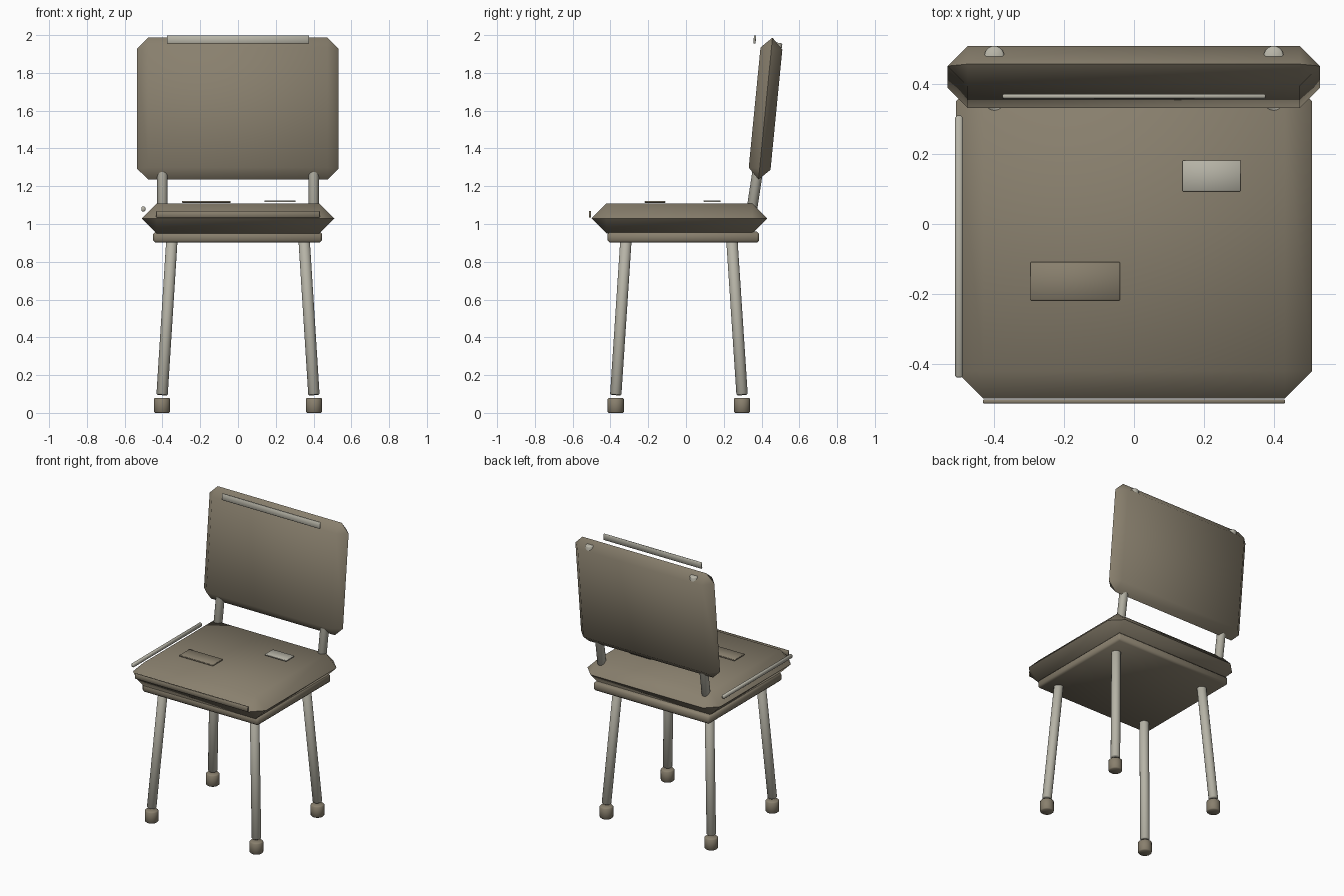
import bpy, bmesh, math
from mathutils import Vector

if "Cube" in bpy.data.objects:
    bpy.data.objects.remove(bpy.data.objects["Cube"])


def material(name, color):
    m = bpy.data.materials.new(name)
    m.use_nodes = True
    m.diffuse_color = (*color, 1)
    m.node_tree.nodes["Principled BSDF"].inputs["Base Color"].default_value = (*color, 1)
    return m


UPHOLSTERY = material("taupe", (0.25, 0.215, 0.155))
METAL = material("pale metal", (0.47, 0.455, 0.385))


def finish(name, bm, mat, bevel, location):
    """Chamfer the sharp edges, merge what meets, and smooth the shallow angles."""
    sharp = [e for e in bm.edges if e.calc_face_angle(0) > math.radians(50)]
    bmesh.ops.bevel(bm, geom=sharp, offset=bevel, segments=1, affect='EDGES')
    bmesh.ops.remove_doubles(bm, verts=bm.verts, dist=0.0005)
    bmesh.ops.dissolve_degenerate(bm, edges=bm.edges, dist=0.0005)
    bmesh.ops.recalc_face_normals(bm, faces=bm.faces)
    mesh = bpy.data.meshes.new(name)
    bm.to_mesh(mesh)
    bm.free()
    mesh.materials.append(mat)
    ob = bpy.data.objects.new(name, mesh)
    ob.location = location
    bpy.context.collection.objects.link(ob)
    bpy.ops.object.select_all(action='DESELECT')
    bpy.context.view_layer.objects.active = ob
    ob.select_set(True)
    bpy.ops.object.shade_smooth_by_angle(angle=math.radians(50))
    return ob


def box(name, center, size, mat, bevel, tilt=0):
    bm = bmesh.new()
    bmesh.ops.create_cube(bm, size=1)
    bmesh.ops.scale(bm, vec=size, verts=bm.verts)
    ob = finish(name, bm, mat, bevel, center)
    ob.rotation_euler.x = -math.radians(tilt)
    return ob


def rod(name, start, end, radius, mat, bevel):
    a, b = Vector(start), Vector(end)
    bm = bmesh.new()
    bmesh.ops.create_cone(bm, cap_ends=True, segments=24, radius1=radius,
                          radius2=radius, depth=(b - a).length)
    ob = finish(name, bm, mat, bevel, (a + b) / 2)
    ob.rotation_euler = (b - a).to_track_quat('Z', 'Y').to_euler()
    return ob


# Cushions and the frame under the seat
TILT = 5.6
box("seat", (0, -0.035, 1.03), (1.02, 0.93, 0.158), UPHOLSTERY, 0.079)
box("seat_frame", (-0.002, -0.014, 0.93), (0.894, 0.802, 0.058), UPHOLSTERY, 0.012)
box("backrest", (-0.001, 0.421, 1.611), (1.066, 0.116, 0.755), UPHOLSTERY, 0.058, TILT)

# Splayed legs with feet, and the back posts
for side, x in (("right", -1), ("left", 1)):
    for place, y_top, y_foot in (("front", -0.318, -0.372), ("back", 0.243, 0.297)):
        rod(f"{place}_{side}_leg", (x * 0.402, y_foot, 0.095), (x * 0.35, y_top, 0.915),
            0.03, METAL, 0.005)
        rod(f"{place}_{side}_foot", (x * 0.402, y_foot, 0), (x * 0.402, y_foot, 0.08),
            0.043, UPHOLSTERY, 0.006)
    rod(f"{side}_back_post", (x * 0.4, 0.34, 1.02), (x * 0.4, 0.483, 1.96),
        0.028, METAL, 0.005)

# Trim strips standing just off the cushions
box("backrest_top_trim", (0, 0.364, 1.977), (0.753, 0.012, 0.044), METAL, 0.003, TILT)
box("seat_side_trim", (-0.501, -0.065, 1.079), (0.022, 0.75, 0.025), METAL, 0.005)
box("seat_front_trim", (0, -0.508, 1.052), (0.866, 0.012, 0.036), UPHOLSTERY, 0.003)

# Patches on the seat
box("seat_patch", (-0.168, -0.164, 1.117), (0.257, 0.109, 0.01), UPHOLSTERY, 0.002)
box("seat_label", (0.222, 0.138, 1.121), (0.166, 0.089, 0.009), METAL, 0.002)
